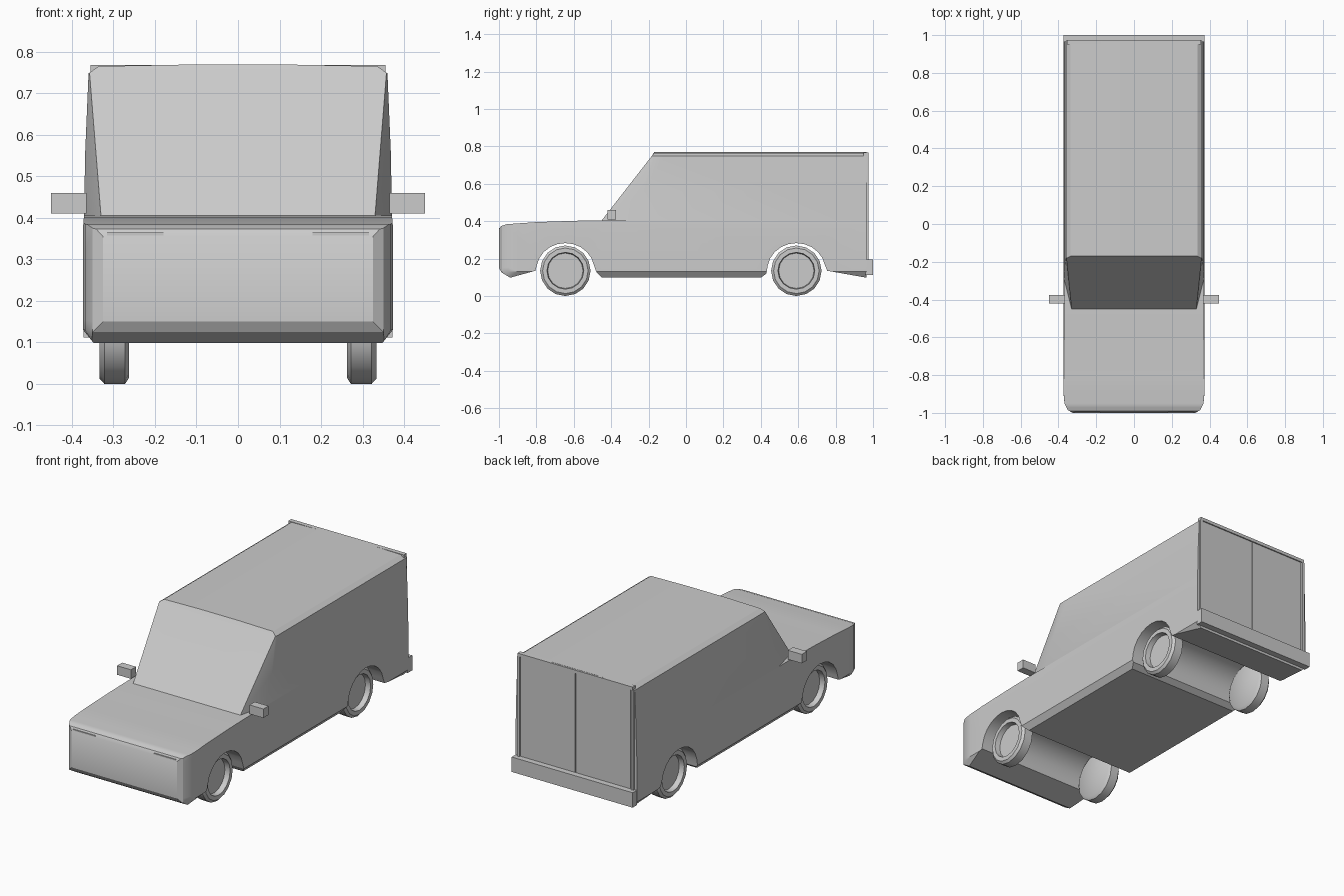
import bpy, bmesh, math
from mathutils import Vector

if "Cube" in bpy.data.objects:
    bpy.data.objects.remove(bpy.data.objects["Cube"])

grey = bpy.data.materials.new("plain grey")
grey.use_nodes = True
grey.diffuse_color = (0.6, 0.6, 0.6, 1)
grey.node_tree.nodes["Principled BSDF"].inputs["Base Color"].default_value = (0.6, 0.6, 0.6, 1)


def finish(bm, name, angle=30):
    """Turn a bmesh into a shaded grey object."""
    bmesh.ops.recalc_face_normals(bm, faces=bm.faces[:])
    me = bpy.data.meshes.new(name)
    bm.to_mesh(me)
    bm.free()
    me.materials.append(grey)
    ob = bpy.data.objects.new(name, me)
    bpy.context.collection.objects.link(ob)
    bpy.ops.object.select_all(action='DESELECT')
    ob.select_set(True)
    bpy.context.view_layer.objects.active = ob
    bpy.ops.object.shade_smooth_by_angle(angle=math.radians(angle))
    return ob


def box(name, x, y, z):
    bm = bmesh.new()
    bmesh.ops.create_cube(bm, size=1)
    for v in bm.verts:
        v.co = [a + (b - a) * (c + 0.5) for (a, b), c in zip((x, y, z), v.co)]
    return finish(bm, name)


def interp(table, t):
    """Piecewise linear lookup."""
    if t <= table[0][0]:
        return table[0][1]
    for (a, p), (b, q) in zip(table, table[1:]):
        if t <= b:
            return p + (q - p) * (t - a) / (b - a)
    return table[-1][1]


# Half width of the body by height, and at the nose by length
WIDTH_Z = [(0.095, 0.345), (0.13, 0.373), (0.38, 0.373), (0.405, 0.371),
           (0.56, 0.368), (0.748, 0.36), (0.765, 0.335)]
WIDTH_Y = [(-1, 0.325), (-0.985, 0.35), (-0.95, 0.368), (-0.9, 0.373)]


def slab(profile, cuts_y, cuts_z):
    """Extrude a side profile across the vehicle and shape its width."""
    bm = bmesh.new()
    face = bm.faces.new([bm.verts.new((-1, y, z)) for y, z in profile])
    ext = bmesh.ops.extrude_face_region(bm, geom=[face])
    for v in ext["geom"]:
        if isinstance(v, bmesh.types.BMVert):
            v.co.x = 1
    sides = [f for f in bm.faces if abs(f.calc_center_median().x) > 0.9]
    bmesh.ops.triangulate(bm, faces=sides)
    for axis, cuts in (((0, 1, 0), cuts_y), ((0, 0, 1), cuts_z)):
        for c in cuts:
            bmesh.ops.bisect_plane(bm, geom=bm.verts[:] + bm.edges[:] + bm.faces[:],
                                   plane_co=Vector(axis) * c, plane_no=axis)
    for v in bm.verts:
        v.co.x *= min(interp(WIDTH_Z, v.co.z), interp(WIDTH_Y, v.co.y))
    return bm


def arch(y, front_z, back_z):
    """Wheel arch outline, listed from the rear foot to the front foot."""
    pts = [(y + 0.155 * math.cos(a), 0.14 + 0.143 * math.sin(a))
           for a in [math.radians(d) for d in range(10, 171, 16)]]
    return [(y + 0.165, back_z)] + pts + [(y - 0.16, front_z)]


FRONT_AXLE, REAR_AXLE = -0.645, 0.59

# Lower body with bonnet and wheel arches
lower = [(-0.94, 0.098), (-0.985, 0.125), (-1, 0.15), (-1, 0.355), (-0.99, 0.373),
         (-0.96, 0.384), (-0.8, 0.395), (-0.6, 0.402), (-0.45, 0.405), (0.965, 0.405), (0.965, 0.098)]
lower += arch(REAR_AXLE, 0.12, 0.135) + [(0.40, 0.098), (-0.45, 0.098)]
lower += arch(FRONT_AXLE, 0.135, 0.13)
finish(slab(lower, [-0.985, -0.95, -0.9, -0.8], [0.13, 0.38]), "lower_body")

# Cabin and load box, with slanted pillar facets beside the windscreen
bm = slab([(-0.45, 0.405), (-0.17, 0.765), (0.965, 0.765), (0.965, 0.405)], [], [0.56, 0.748])
for s in (1, -1):
    base, top, crease = [Vector((s * x, y, z)) for x, y, z in
                         ((0.33, -0.45, 0.405), (0.36, -0.17, 0.755), (0.37, -0.23, 0.54))]
    normal = (top - base).cross(crease - base).normalized()
    if normal.x * s < 0:
        normal.negate()
    cut = bmesh.ops.bisect_plane(bm, geom=bm.verts[:] + bm.edges[:] + bm.faces[:],
                                 plane_co=base, plane_no=normal, clear_outer=True)
    edges = [e for e in cut["geom_cut"] if isinstance(e, bmesh.types.BMEdge)]
    bmesh.ops.holes_fill(bm, edges=edges, sides=0)
# Slight crown along the roof
for x in (-0.12, 0.12):
    bmesh.ops.bisect_plane(bm, geom=bm.verts[:] + bm.edges[:] + bm.faces[:],
                           plane_co=(x, 0, 0), plane_no=(1, 0, 0))
for v in bm.verts:
    if abs(v.co.x) < 0.13 and v.co.z > 0.76:
        v.co.z += 0.004
finish(bm, "cabin", 18)

# Rear frame, doors and bumper
box("rear_header", (-0.355, 0.355), (0.95, 0.975), (0.75, 0.768))
box("rear_bumper", (-0.372, 0.372), (0.96, 1.0), (0.112, 0.195))
for side, s in (("left", 1), ("right", -1)):
    box(side + "_rear_post", sorted((s * 0.343, s * 0.358)), (0.95, 0.975), (0.195, 0.75))
    box(side + "_rear_door", sorted((s * 0.002, s * 0.338)), (0.955, 0.971), (0.197, 0.748))
    # Wing mirror and headlight strip
    box(side + "_mirror", sorted((s * 0.365, s * 0.45)), (-0.42, -0.375), (0.41, 0.46))
    box(side + "_headlight_strip", sorted((s * 0.18, s * 0.315)), (-0.999, -0.985), (0.355, 0.364))


def wheel(name, s, y):
    """Lathe a tyre with a recessed outer rim, closed on the inside."""
    profile = [(0.262, 0), (0.262, 0.118), (0.272, 0.133), (0.322, 0.133),
               (0.334, 0.12), (0.334, 0.097), (0.305, 0.093), (0.305, 0)]
    bm = bmesh.new()
    verts = [bm.verts.new((s * x, y, 0.135 + r * 1.015)) for x, r in profile]
    edges = [bm.edges.new(p) for p in zip(verts, verts[1:])]
    bmesh.ops.spin(bm, geom=verts + edges, cent=(0, y, 0.135), axis=(1, 0, 0),
                   angle=math.tau, steps=16)
    bmesh.ops.remove_doubles(bm, verts=bm.verts[:], dist=0.0005)
    finish(bm, name, 40)


for side, s in (("left", 1), ("right", -1)):
    wheel("front_" + side + "_wheel", s, FRONT_AXLE)
    wheel("rear_" + side + "_wheel", s, REAR_AXLE)
